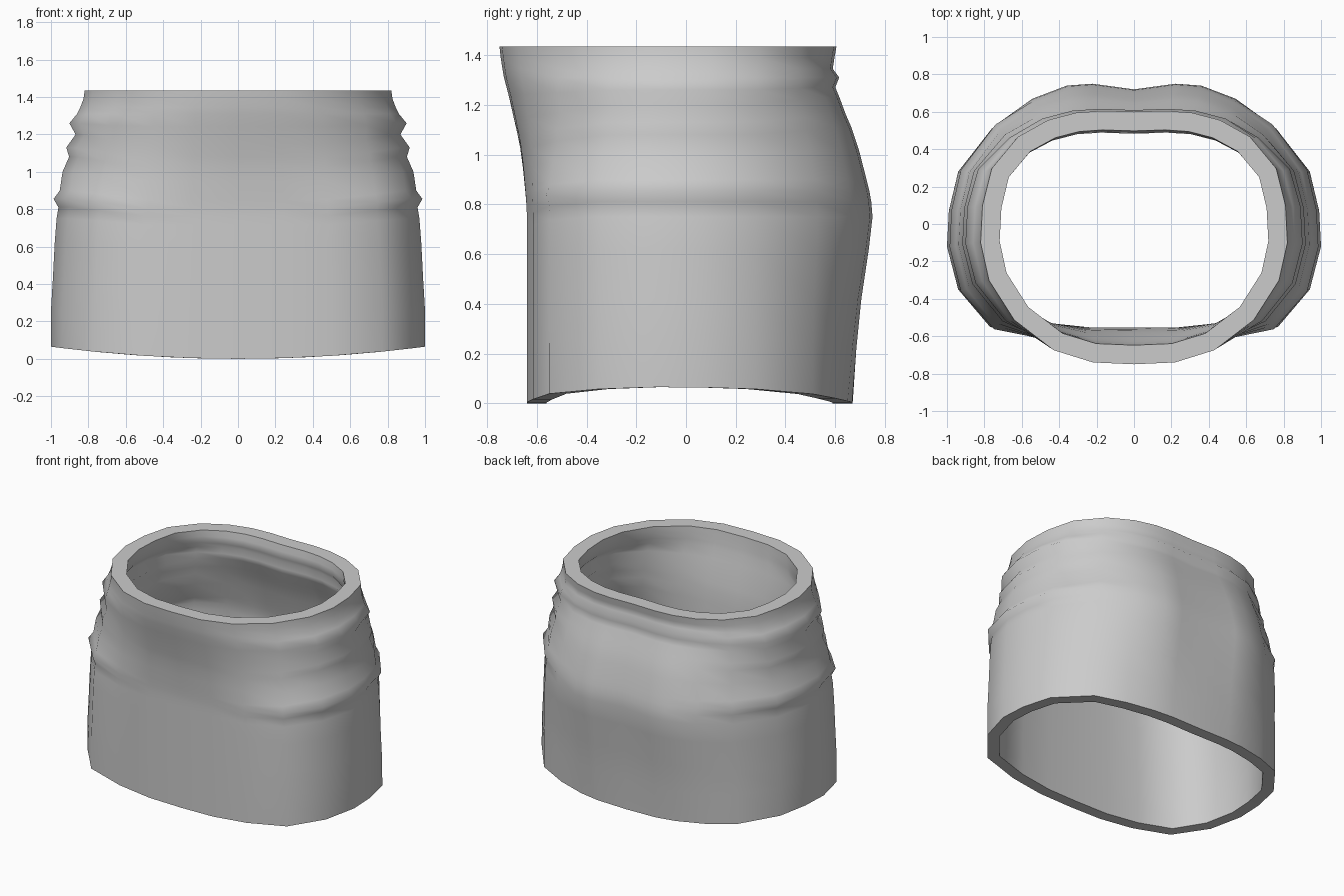
import bpy, bmesh, math
from mathutils import Vector

if "Cube" in bpy.data.objects:
    bpy.data.objects.remove(bpy.data.objects["Cube"])

# Right-hand half outlines, running from back centre to front centre
HIP = [(0, .72), (.23, .75), (.37, .74), (.56, .67), (.76, .53), (.94, .28), (.99, .07),
       (1, -.12), (.94, -.35), (.77, -.55), (.5, -.615), (.25, -.64), (0, -.64)]
WAIST = [(0, .605), (.17, .61), (.31, .60), (.46, .56), (.62, .47), (.76, .30), (.81, .10),
         (.82, -.10), (.775, -.30), (.64, -.51), (.43, -.67), (.22, -.735), (0, -.745)]
HEM_BACK = [.67, .668, .65, .60, .51, .28]    # rounder back at the hem

# Rows: height, half width, front y, back y, side fold depth
ROWS = [(0, 1, -.64, .67, 0), (.22, 1, -.64, .685, 0), (.42, .99, -.64, .705, 0),
        (.62, .98, -.64, .735, 0), (.75, .97, -.64, .75, 0), (.81, .966, -.64, .745, -.006),
        (.855, .96, -.642, .737, .026), (.90, .953, -.646, .725, 0), (1.0, .935, -.656, .695, .003),
        (1.08, .915, -.667, .665, -.012), (1.13, .902, -.677, .643, .016),
        (1.20, .886, -.693, .617, -.018), (1.26, .872, -.714, .60, .03),
        (1.31, .86, -.732, .592, .0), (1.345, .845, -.738, .59, -.002),
        (1.39, .826, -.745, .597, 0), (1.435, .82, -.75, .605, 0)]
N = 2 * (len(HIP) - 1)


def smooth(a, b, v):
    t = max(0, min(1, (v - a) / (b - a)))
    return t * t * (3 - 2 * t)


def mirrored(half):
    return half + [(-x, y) for x, y in half[-2:0:-1]]


def outline(row, inner):
    z, w, front, back, fold = row
    t = smooth(.8, 1.43, z)
    lobe = min(1, z / .75)
    wall = .08 + .022 * smooth(.4, 1.43, z) if inner else 0
    hip = [(x, HEM_BACK[i] * (1 - lobe) + y * lobe) if i < len(HEM_BACK) else (x, y)
           for i, (x, y) in enumerate(HIP)]
    mix = mirrored([(a * (1 - t) + c * t, b * (1 - t) + d * t)
                    for (a, b), (c, d) in zip(hip, WAIST)])
    wide, deep, shallow = max(x for x, y in mix), max(y for x, y in mix), min(y for x, y in mix)
    pts = [Vector((x * w / wide, y * (back / deep if y > 0 else front / shallow), 0))
           for x, y in mix]
    out = []
    for i, p in enumerate(pts):
        d = (pts[(i + 1) % N] - pts[i - 1]).normalized()
        n = Vector((-d.y, d.x, 0))            # outward in plan
        side = smooth(.52, .9, abs(p.x))
        push = fold * side
        # crease just below the back waistband
        if 1.29 < z < 1.33 and p.y > 0:
            push += .024 * (1 - smooth(.45, .75, abs(p.x)))
        q = p + n * (push - wall)
        # hem rises at the sides, folds sag to the front and lift to the back
        h = z + .065 * p.x ** 2 * (1 - smooth(0, .5, z))
        if p.y < 0:
            h -= .05 * (1 - side) * smooth(.6, .85, z) * (1 - smooth(1.2, 1.3, z))
        else:
            h += .03 * (1 - side) * smooth(.85, 1.1, z) * (1 - smooth(1.2, 1.3, z))
        out.append((q.x, q.y, h))
    return out


# Skirt: outer skin up, over the waist rim, inner skin down, closed at the hem
bm = bmesh.new()
loops = [outline(r, False) for r in ROWS] + [outline(r, True) for r in reversed(ROWS)]
rings = [[bm.verts.new(c) for c in loop] for loop in loops]
for a, b in zip(rings, rings[1:] + rings[:1]):
    for i in range(N):
        j = (i + 1) % N
        bm.faces.new((a[i], a[j], b[j], b[i]))
bmesh.ops.recalc_face_normals(bm, faces=bm.faces)
mesh = bpy.data.meshes.new("skirt")
bm.to_mesh(mesh)
bm.free()
skirt = bpy.data.objects.new("skirt", mesh)
bpy.context.collection.objects.link(skirt)
bpy.context.view_layer.objects.active = skirt
skirt.select_set(True)
# smooth cloth, crisp rim and hem
bpy.ops.object.shade_smooth_by_angle(angle=math.radians(68))
